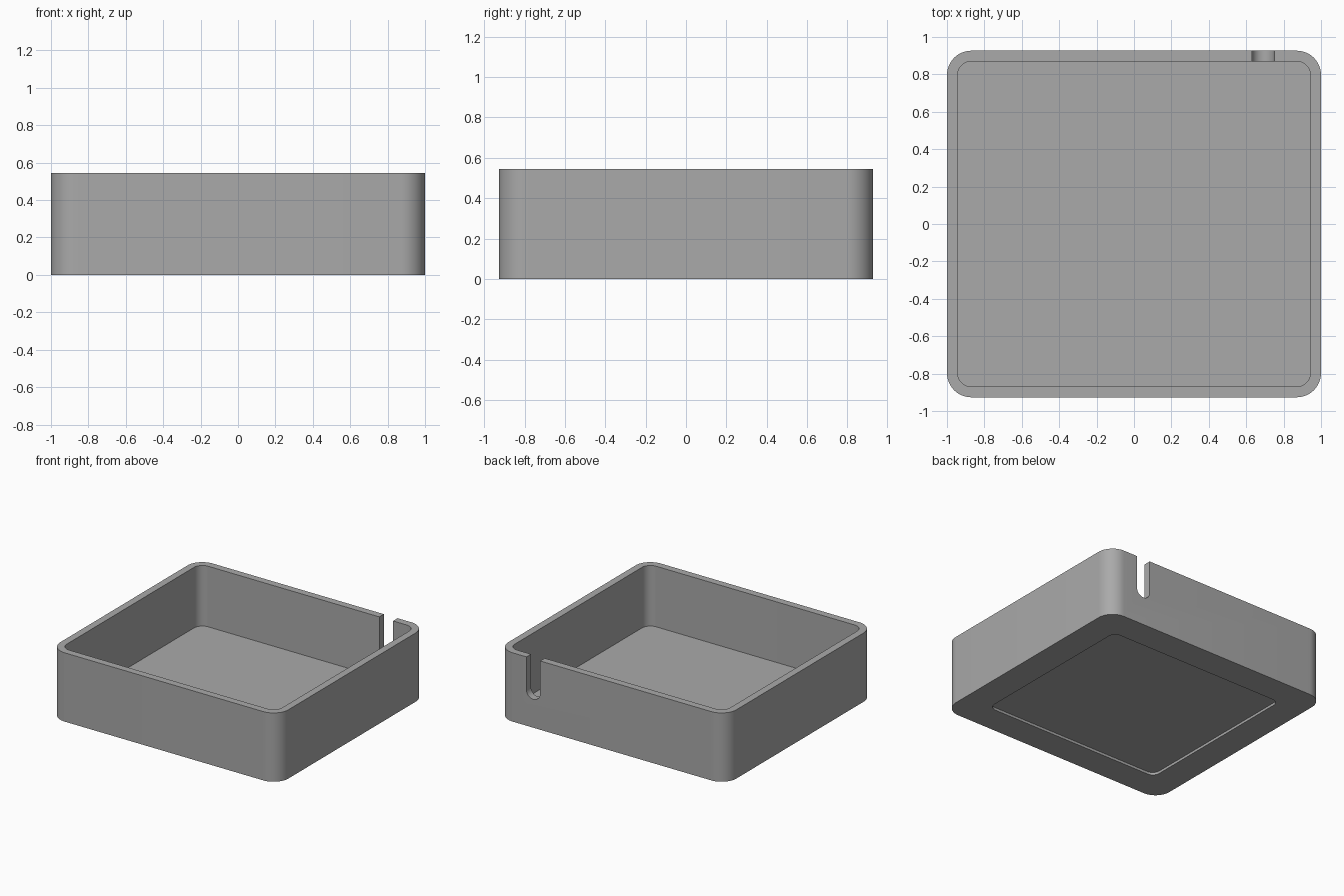
import bpy
import bmesh
from math import cos, sin, pi, radians

cube = bpy.data.objects.get("Cube")
if cube:
    bpy.data.objects.remove(cube)

WIDTH, DEPTH, HEIGHT = 2.0, 1.853, 0.545
WALL, FLOOR = 0.057, 0.065
RADIUS = 0.13

grey = bpy.data.materials.new("plain grey")
grey.use_nodes = True
colour = (0.4, 0.4, 0.4, 1)
grey.diffuse_color = colour
grey.node_tree.nodes["Principled BSDF"].inputs["Base Color"].default_value = colour


def rounded_rectangle(inset, radius, steps=12):
    """Outline points of a rounded rectangle, set in from the outer wall."""
    x, y = WIDTH / 2 - inset - radius, DEPTH / 2 - inset - radius
    points = []
    for corner, (sx, sy) in enumerate([(1, 1), (-1, 1), (-1, -1), (1, -1)]):
        for i in range(steps + 1):
            a = (corner + i / steps) * pi / 2
            points.append((sx * x + radius * cos(a), sy * y + radius * sin(a)))
    return points


def loop(bm, outline, z):
    return [bm.verts.new((x, y, z)) for x, y in outline]


def bridge(bm, a, b):
    for i in range(len(a)):
        j = (i + 1) % len(a)
        bm.faces.new((a[i], a[j], b[j], b[i]))


def finish(name, bm):
    bmesh.ops.recalc_face_normals(bm, faces=bm.faces)
    mesh = bpy.data.meshes.new(name)
    bm.to_mesh(mesh)
    bm.free()
    obj = bpy.data.objects.new(name, mesh)
    bpy.context.collection.objects.link(obj)
    mesh.materials.append(grey)
    return obj


# Open tray: underside recess, outer wall, rim, inner wall and floor
outer = rounded_rectangle(0, RADIUS)
inner = rounded_rectangle(WALL, RADIUS - WALL)
recess = rounded_rectangle(0.228, 0.06)
bm = bmesh.new()
rings = [loop(bm, outline, z) for outline, z in [
    (recess, 0.02), (recess, 0), (outer, 0),
    (outer, HEIGHT), (inner, HEIGHT), (inner, FLOOR)]]
for lower, upper in zip(rings, rings[1:]):
    bridge(bm, lower, upper)
bm.faces.new(rings[0])
bm.faces.new(rings[-1])
tray = finish("tray", bm)

# Round-bottomed slot through the back wall
SLOT_X, SLOT_R, SLOT_BOTTOM = 0.69, 0.06, 0.225
profile = [(SLOT_X + SLOT_R, HEIGHT + 0.1), (SLOT_X - SLOT_R, HEIGHT + 0.1)]
for i in range(17):
    a = pi + pi * i / 16
    profile.append((SLOT_X + SLOT_R * cos(a), SLOT_BOTTOM + SLOT_R + SLOT_R * sin(a)))
bm = bmesh.new()
ends = [[bm.verts.new((x, y, z)) for x, z in profile]
        for y in (DEPTH / 2 - 0.2, DEPTH / 2 + 0.1)]
bridge(bm, *ends)
for end in ends:
    bm.faces.new(end)
cutter = finish("slot_cutter", bm)
cutter.hide_render = True
cutter.hide_set(True)

cut = tray.modifiers.new("slot", "BOOLEAN")
cut.operation = "DIFFERENCE"
cut.solver = "EXACT"
cut.object = cutter

# Bake the cut so smoothing can tell the sharp edges apart
bpy.context.view_layer.update()
baked = bpy.data.meshes.new_from_object(
    tray.evaluated_get(bpy.context.evaluated_depsgraph_get()))
tray.modifiers.clear()
tray.data = baked
bpy.data.objects.remove(cutter)

bpy.ops.object.select_all(action="DESELECT")
tray.select_set(True)
bpy.context.view_layer.objects.active = tray
bpy.ops.object.shade_smooth_by_angle(angle=radians(30))
